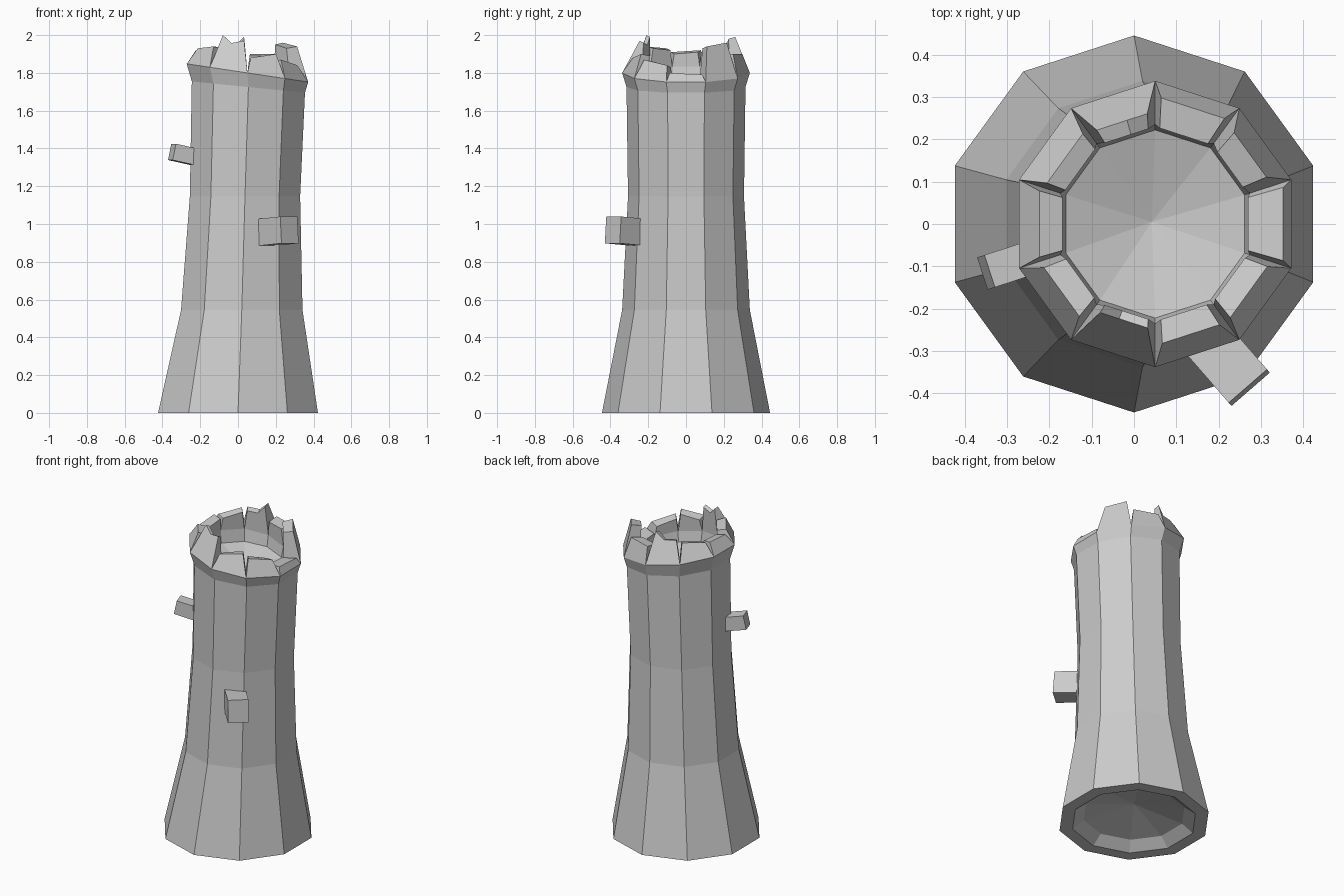
import bpy, bmesh, math
from mathutils import Vector, Matrix

cube = bpy.data.objects.get("Cube")
if cube:
    bpy.data.objects.remove(cube)

stone = bpy.data.materials.new("grey_stone")
stone.use_nodes = True
stone.diffuse_color = (0.6, 0.6, 0.6, 1)
stone.node_tree.nodes["Principled BSDF"].inputs["Base Color"].default_value = (0.6, 0.6, 0.6, 1)

SIDES = 10


def finish(bm, name):
    bmesh.ops.recalc_face_normals(bm, faces=bm.faces[:])
    mesh = bpy.data.meshes.new(name)
    bm.to_mesh(mesh)
    bm.free()
    mesh.materials.append(stone)
    obj = bpy.data.objects.new(name, mesh)
    bpy.context.collection.objects.link(obj)
    return obj


def ring(bm, r, cx, z, tilt=0.0):
    """Ten-sided ring, clockwise from the back, dipping toward +x by tilt."""
    verts = []
    for k in range(SIDES):
        a = math.pi / 2 - k * math.tau / SIDES
        x = r * math.cos(a)
        verts.append(bm.verts.new((cx + x, r * math.sin(a), z - tilt * x)))
    return verts


def bridge(bm, low, high):
    return [bm.faces.new((low[k], low[(k + 1) % SIDES], high[(k + 1) % SIDES], high[k]))
            for k in range(SIDES)]


def fan(bm, edge, centre):
    tip = bm.verts.new(centre)
    for k in range(SIDES):
        bm.faces.new((edge[k], edge[(k + 1) % SIDES], tip))


# Tower shell: hollow foot, leaning flared wall, sunken roof floor
bm = bmesh.new()
profile = [
    (0.30, 0.0, 0.05, 0.0),
    (0.367, 0.0, 0.0, 0.0),
    (0.445, 0.0, 0.0, 0.0),
    (0.338, 0.02, 0.545, 0.0),
    (0.307, 0.037, 1.145, 0.0),
    (0.315, 0.055, 1.725, 0.1),
    (0.338, 0.05, 1.80, 0.15),
    (0.235, 0.05, 1.80, 0.15),
    (0.222, 0.05, 1.73, 0.12),
]
rings = [ring(bm, *p) for p in profile]
bands = [bridge(bm, a, b) for a, b in zip(rings, rings[1:])]
fan(bm, rings[0], (0, 0, 0.115))
fan(bm, rings[-1], (0.042, 0.005, 1.67))

# Broken battlements: height at each end, outer lean, tangential shrink
merlons = [
    (1.90, 1.90, 0.035, 0.08),
    (1.96, 1.94, 0.045, 0.14),
    (1.79, 1.80, 0.02, 0.06),
    (1.84, 1.87, 0.05, 0.08),
    (1.90, 1.88, 0.05, 0.10),
    (1.97, 2.00, 0.085, 0.12),
    (1.94, 1.93, 0.05, 0.10),
    (1.91, 1.92, 0.05, 0.06),
    (1.92, 1.94, 0.06, 0.08),
    (1.95, 1.99, 0.07, 0.12),
]
axis = Vector((0.05, 0, 0))
for k, (z0, z1, lean, shrink) in enumerate(merlons):
    n = (k + 1) % SIDES
    base = [rings[6][k], rings[6][n], rings[7][n], rings[7][k]]
    bm.faces.remove(bands[6][k])
    top = []
    for i, v in enumerate(base):
        mate = base[(1, 0, 3, 2)[i]]
        p = v.co.lerp(mate.co, shrink)
        out = Vector((p.x, p.y, 0)) - axis
        p -= out.normalized() * (lean if i < 2 else 0.005)
        p.z = (z0, z1, z1, z0)[i] - (0 if i < 2 else 0.01)
        top.append(bm.verts.new(p))
    if lean > 0.065:
        # Tall blocks have a chipped notch in the crest
        mids = []
        for a, b in ((0, 1), (3, 2)):
            m = top[a].co.lerp(top[b].co, 0.6)
            m.z -= 0.03
            mids.append(bm.verts.new(m))
        bm.faces.new((base[0], base[1], top[1], mids[0], top[0]))
        bm.faces.new((base[2], base[3], top[3], mids[1], top[2]))
        bm.faces.new((top[0], mids[0], mids[1], top[3]))
        bm.faces.new((mids[0], top[1], top[2], mids[1]))
        ends = (1, 3)
    else:
        bm.faces.new(top)
        ends = range(4)
    for i in ends:
        j = (i + 1) % 4
        bm.faces.new((base[i], base[j], top[j], top[i]))
finish(bm, "tower")


# Loose bricks jutting from the wall
def brick(name, centre, size, turn, pitch):
    b = bmesh.new()
    bmesh.ops.create_cube(b, size=1)
    bmesh.ops.transform(b, verts=b.verts[:], matrix=(
        Matrix.Translation(centre)
        @ Matrix.Rotation(math.radians(turn), 4, "Z")
        @ Matrix.Rotation(math.radians(pitch), 4, "Y")
        @ Matrix.Diagonal((*size, 1))))
    return finish(b, name)


brick("upper_brick", (-0.275, -0.09, 1.365), (0.16, 0.08, 0.088), 198, -12)
brick("lower_brick", (0.21, -0.315, 0.962), (0.19, 0.12, 0.142), -49, -4)
